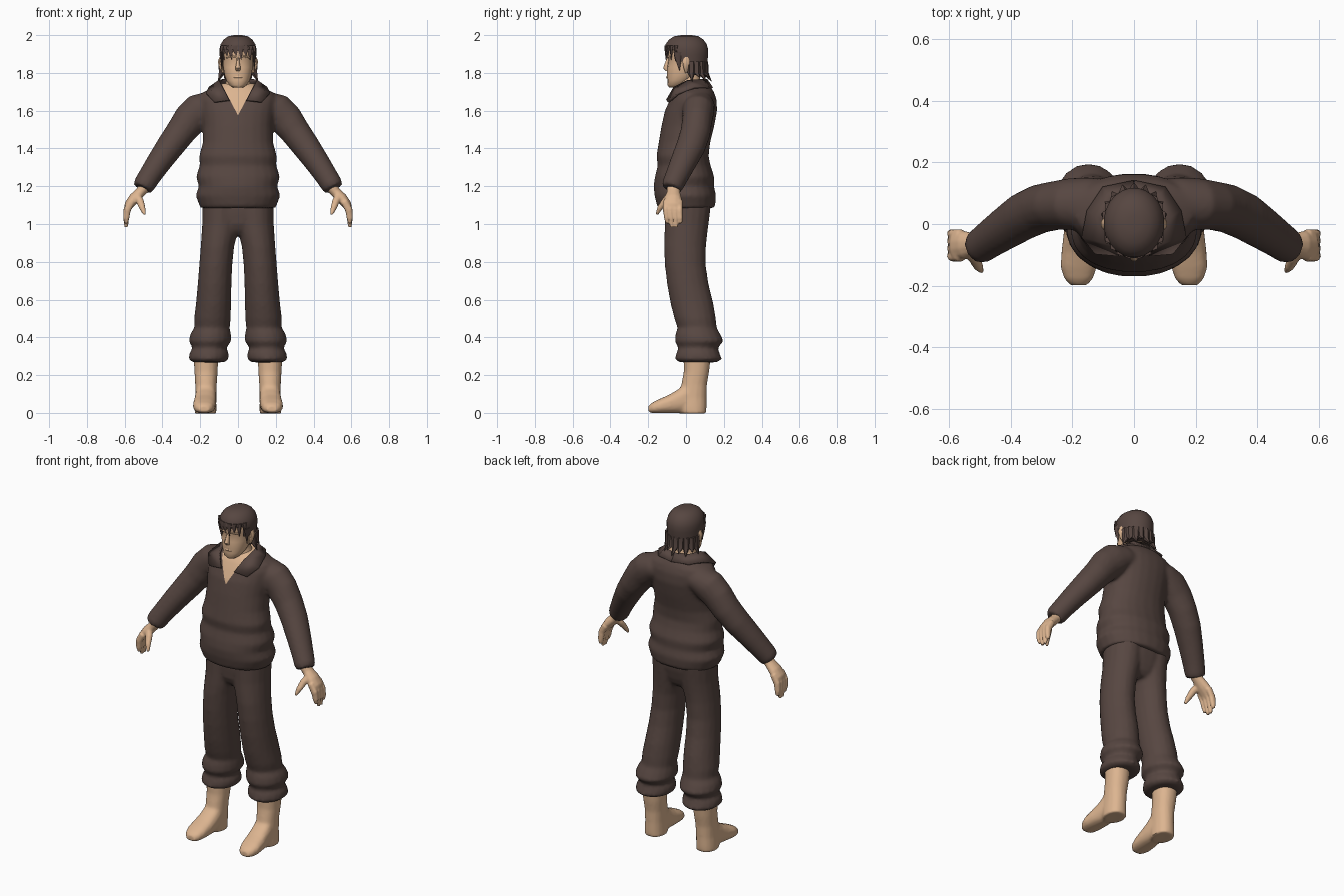
import bpy, bmesh, math
from mathutils import Vector

X, Y, Z = Vector((1, 0, 0)), Vector((0, 1, 0)), Vector((0, 0, 1))


def material(name, rgb):
    m = bpy.data.materials.new(name)
    m.diffuse_color = (*rgb, 1)
    return m


CLOTH = material("dark brown cloth", (0.095, 0.062, 0.053))
SKIN = material("tan skin", (0.72, 0.46, 0.28))


def finish(name, bm, mats, mirror=False):
    bmesh.ops.recalc_face_normals(bm, faces=bm.faces)
    me = bpy.data.meshes.new(name)
    bm.to_mesh(me)
    bm.free()
    for m in mats:
        me.materials.append(m)
    ob = bpy.data.objects.new(name, me)
    bpy.context.collection.objects.link(ob)
    if mirror:
        ob.modifiers.new("mirror", 'MIRROR').use_mirror_merge = False
    return ob


def add_loft(bm, rings, seg=16, axis=None, ref=Y, n=2.0, both=False):
    """Skin rings (x, y, z, a, b); they face the axis, or the path when axis is None."""
    pts = [Vector(r[:3]) for r in rings]
    loops = []
    for i, r in enumerate(rings):
        t = axis or (pts[min(i + 1, len(pts) - 1)] - pts[max(i - 1, 0)]).normalized()
        v = (ref - t * ref.dot(t)).normalized()
        u = v.cross(t)
        loop = []
        for k in range(seg):
            w = 2 * math.pi * (k + 0.5) / seg
            c, s = math.cos(w), math.sin(w)
            c, s = (math.copysign(abs(q) ** (2 / n), q) for q in (c, s))
            loop.append(bm.verts.new(pts[i] + u * c * r[3] + v * s * r[4]))
        loops.append(loop)
    for p, q in zip(loops, loops[1:]):
        for k in range(seg):
            j = (k + 1) % seg
            bm.faces.new((p[k], p[j], q[j], q[k]))
    bm.faces.new(loops[0])
    bm.faces.new(loops[-1])
    if both:
        add_loft(bm, [(-r[0], *r[1:]) for r in rings], seg, axis, ref, n)


def loft(name, parts, mat, mirror=False, **kw):
    bm = bmesh.new()
    for rings in parts:
        add_loft(bm, rings, **kw)
    return finish(name, bm, [mat], mirror)


def fuse(bm, voxel, smooth):
    """Weld overlapping lofts into one skin."""
    ob = finish("fuse_helper", bm, [])
    mod = ob.modifiers.new("weld", 'REMESH')
    mod.mode, mod.voxel_size = 'VOXEL', voxel
    ob.modifiers.new("relax", 'SMOOTH').iterations = smooth
    out = bmesh.new()
    out.from_object(ob, bpy.context.evaluated_depsgraph_get())
    bpy.data.objects.remove(ob)
    return out


def boxes(rows):
    """Rows (z, x0, x1, y0, y1) to horizontal rings."""
    return [((x0 + x1) / 2, (y0 + y1) / 2, z, (x1 - x0) / 2, (y1 - y0) / 2)
            for z, x0, x1, y0, y1 in rows]


def sym(rows):
    return boxes([(z, -w, w, y0, y1) for z, w, y0, y1 in rows])


# sweater: body with wavy hem, sleeves, and a skin-coloured V opening
bm = bmesh.new()
add_loft(bm, sym([(1.085, .2, -.145, .15), (1.10, .205, -.155, .155), (1.15, .225, -.167, .16),
                  (1.20, .208, -.172, .148), (1.25, .223, -.165, .15), (1.31, .203, -.15, .13),
                  (1.36, .206, -.157, .12), (1.43, .187, -.145, .128), (1.52, .185, -.13, .15),
                  (1.60, .195, -.112, .165), (1.66, .205, -.085, .162), (1.695, .19, -.067, .15),
                  (1.72, .135, -.05, .135), (1.745, .085, -.03, .11)]), seg=24, axis=Z, n=2.2)
add_loft(bm, [(.08, .065, 1.635, .06, .08), (.15, .065, 1.625, .078, .088), (.205, .065, 1.60, .094, .085),
              (.255, .06, 1.553, .09, .08), (.305, .05, 1.485, .08, .08), (.36, .025, 1.41, .074, .078),
              (.42, -.015, 1.325, .066, .07), (.47, -.05, 1.25, .06, .062), (.497, -.07, 1.207, .058, .058),
              (.507, -.077, 1.188, .05, .052)], both=True)
bm = fuse(bm, .011, 4)
for s in (1, -1):
    bmesh.ops.bisect_plane(bm, geom=bm.verts[:] + bm.edges[:] + bm.faces[:],
                           plane_co=(0, 0, 1.575), plane_no=(1.9 * s, 0, -1))
for f in bm.faces:
    c = f.calc_center_median()
    f.material_index = int((c.y < 0.02 and c.z > 1.575 + 1.9 * abs(c.x)) or c.z > 1.735)
finish("sweater", bm, [CLOTH, SKIN])

# folded collar, a strip round the neck
inner = [(.045, -.1, 1.655), (.08, -.062, 1.722), (.098, .01, 1.758), (.075, .082, 1.763), (0, .108, 1.763)]
outer = [(.125, -.093, 1.645), (.168, -.04, 1.69), (.15, .045, 1.722), (.1, .118, 1.722), (0, .138, 1.72)]
bm = bmesh.new()
a = [bm.verts.new(p) for p in inner]
b = [bm.verts.new(p) for p in outer]
for i in range(4):
    bm.faces.new((a[i], b[i], b[i + 1], a[i + 1]))
collar = finish("collar", bm, [CLOTH], True)
sol = collar.modifiers.new("thickness", 'SOLIDIFY')
sol.thickness, sol.offset = 0.012, 0

# hands: palm, four curled fingers and a thumb
bm = bmesh.new()
add_loft(bm, [(.48, -.065, 1.215, .034, .036), (.515, -.066, 1.17, .028, .035), (.55, -.068, 1.135, .03, .046),
              (.578, -.07, 1.10, .025, .05), (.588, -.07, 1.075, .016, .046)], seg=12, both=True)
for k, drop in enumerate((.02, .0, .0, .02)):
    y = -.108 + .0255 * k
    add_loft(bm, [(.562, y, 1.12, .02, .015), (.587, y, 1.075, .021, .0145),
                  (.592, y * .95, 1.03, .017, .0135), (.592, y * .9, .983 + drop, .009, .01)], seg=8, both=True)
add_loft(bm, [(.54, -.08, 1.155, .022, .022), (.518, -.112, 1.12, .021, .019),
              (.506, -.138, 1.085, .017, .015), (.494, -.155, 1.05, .008, .008)], seg=8, both=True)
finish("hands", fuse(bm, .006, 2), [SKIN])

# trousers: hips and two legs with bunched cuffs
bm = bmesh.new()
add_loft(bm, sym([(1.12, .186, -.105, .132), (1.06, .184, -.105, .127), (1.0, .165, -.10, .112),
                  (.965, .12, -.085, .098), (.94, .06, -.06, .075)]), seg=24, axis=Z, n=2.3)
add_loft(bm, boxes([
    (1.12, -.01, .19, -.11, .135), (1.0, -.005, .19, -.112, .12), (.94, .005, .194, -.115, .112),
    (.88, .02, .198, -.117, .106), (.78, .03, .206, -.112, .105), (.68, .034, .214, -.1, .12),
    (.58, .036, .223, -.082, .145), (.50, .038, .233, -.062, .158), (.45, .043, .232, -.045, .163),
    (.42, .037, .252, -.055, .18), (.38, .034, .262, -.06, .2), (.345, .062, .24, -.04, .168),
    (.315, .048, .258, -.052, .178), (.285, .05, .262, -.058, .19), (.268, .07, .24, -.035, .165)]),
    seg=18, axis=Z, both=True)
finish("trousers", fuse(bm, .011, 3), [CLOTH])

# boots: shaft and foot
bm = bmesh.new()
add_loft(bm, boxes([(.30, .104, .236, -.012, .132), (.22, .107, .231, -.012, .123),
                    (.15, .112, .227, -.025, .111), (.08, .114, .227, -.04, .109),
                    (.03, .114, .23, -.04, .109), (-.004, .114, .23, -.03, .107)]),
         seg=16, axis=Z, n=2.2, both=True)
add_loft(bm, [(.17, .07, .06, .05, .062), (.17, .0, .08, .056, .082), (.172, -.04, .062, .058, .064),
              (.176, -.09, .047, .06, .049), (.18, -.14, .036, .059, .038), (.18, -.178, .027, .047, .028),
              (.18, -.198, .02, .028, .018)], seg=16, axis=-Y, ref=Z, n=2.5, both=True)
finish("boots", fuse(bm, .009, 3), [SKIN])

# neck and head
loft("neck", [sym([(1.64, .09, -.07, .10), (1.70, .085, -.055, .10), (1.74, .07, -.045, .085),
                   (1.77, .058, -.045, .075), (1.83, .06, -.05, .08)])], SKIN, seg=14, axis=Z)
loft("head", [sym([(1.722, .026, -.088, -.03), (1.735, .045, -.098, -.01), (1.76, .062, -.098, .03),
                   (1.79, .072, -.101, .06), (1.83, .079, -.1, .08), (1.87, .081, -.094, .09),
                   (1.89, .084, -.103, .095), (1.93, .083, -.1, .09), (1.97, .06, -.07, .07)])],
     SKIN, seg=18, axis=Z, n=2.2)
loft("nose", [[(0, -.088, 1.885, .008, .012), (0, -.1, 1.85, .01, .013), (0, -.106, 1.825, .015, .016),
               (0, -.098, 1.81, .012, .01)]], SKIN, seg=8, axis=Z)
loft("lips", [[(-.026, -.092, 1.775, .004, .004), (0, -.098, 1.777, .008, .008), (.026, -.092, 1.775, .004, .004)]],
     SKIN, seg=6, axis=X)
loft("brows", [[(.01, -.098, 1.883, .006, .007), (.035, -.094, 1.887, .007, .007), (.06, -.08, 1.88, .005, .005)]],
     SKIN, True, seg=6)
loft("ears", [[(.078, .002, 1.80, .006, .007), (.088, .0, 1.825, .012, .014), (.094, .0, 1.86, .014, .02),
               (.09, .002, 1.885, .008, .012)]], SKIN, True, seg=8, axis=Z)

# hair shell, opened over the face and the ears
bm = bmesh.new()
add_loft(bm, sym([(1.79, .084, -.03, .105), (1.82, .09, -.07, .108), (1.86, .095, -.098, .114),
                  (1.895, .098, -.108, .118), (1.925, .099, -.112, .118), (1.953, .092, -.108, .11),
                  (1.977, .076, -.09, .092), (1.994, .052, -.062, .066), (2.0, .02, -.025, .03)]),
         seg=24, axis=Z)
face = [f for f in bm.faces for c in [f.calc_center_median()]
        if (c.z < 1.92 and c.y < -.06) or (c.z < 1.87 and c.y < .02)]
bmesh.ops.delete(bm, geom=face, context='FACES')
finish("hair_cap", bm, [CLOTH])

# pointed locks: fringe, nape, sideburns
locks = []
for k in range(8):
    w = math.radians(-150 + 120 / 7 * k)
    c, s = math.cos(w), math.sin(w)
    tip = 1.868 + .02 * (k % 2)
    locks.append([(.088 * c, .102 * s, 1.945, .019, .012), (.091 * c, .106 * s, 1.918, .015, .008),
                  (.088 * c + .004, .107 * s, tip, .001, .001)])
for k in range(9):
    w = math.radians(6 + 21 * k)
    c, s = math.cos(w), math.sin(w)
    locks.append([(.082 * c, .02 + .075 * s, 1.86, .024, .022), (.084 * c, .02 + .08 * s, 1.80, .021, .02),
                  (.106 * c, .02 + .115 * s, 1.755 + .02 * (k % 2), .001, .001)])
for s in (1, -1):
    locks.append([(.088 * s, -.04, 1.91, .009, .026), (.087 * s, -.04, 1.87, .007, .016),
                  (.085 * s, -.035, 1.81, .001, .001)])
loft("hair_locks", locks, CLOTH, seg=6, axis=Z)

# smooth shading with sharp creases kept
for ob in bpy.context.collection.objects:
    ob.select_set(True)
    bpy.context.view_layer.objects.active = ob
bpy.ops.object.shade_smooth_by_angle(angle=math.radians(50))
